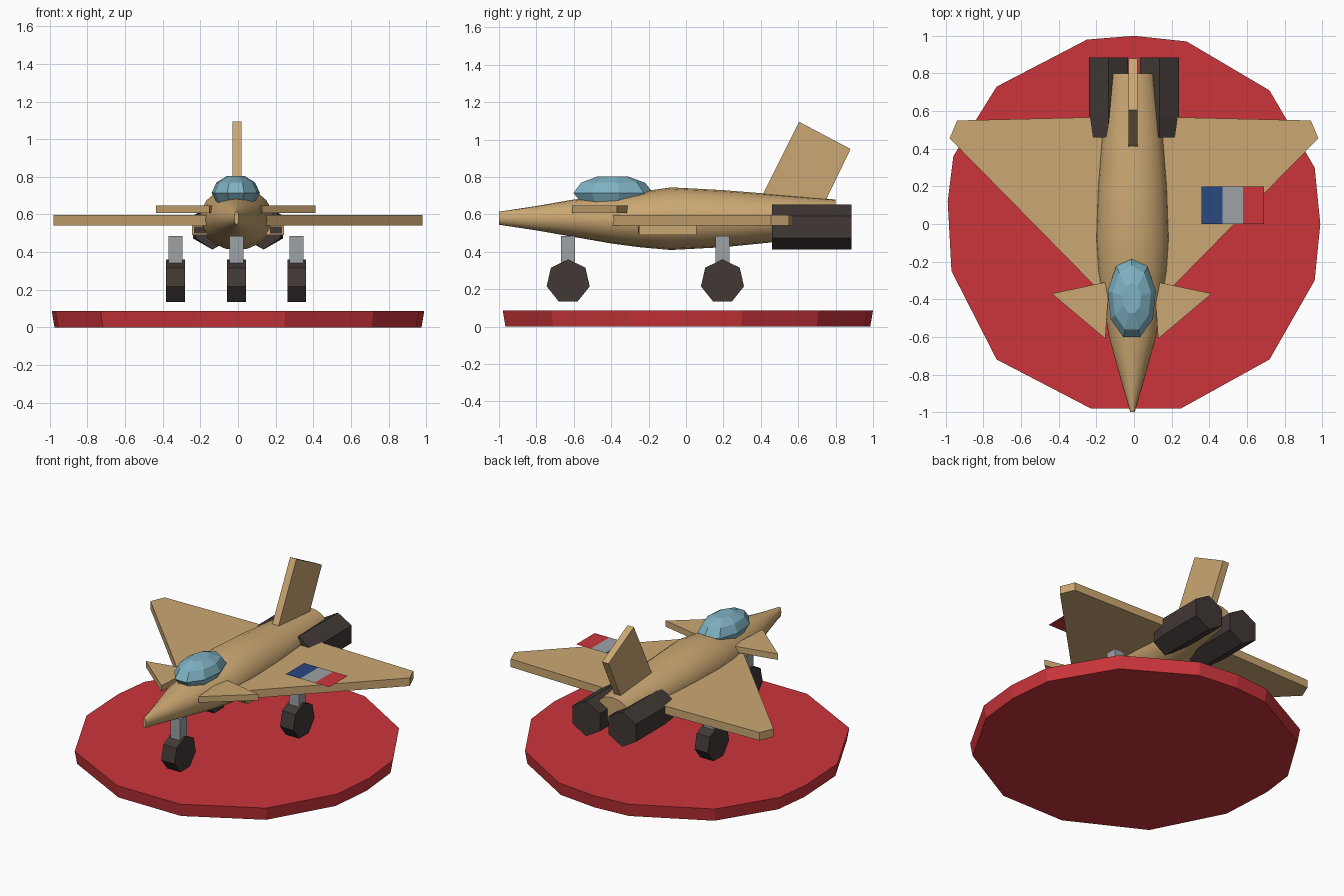
import bpy, bmesh
from math import sin, cos, pi, radians

cube = bpy.data.objects.get("Cube")
if cube:
    bpy.data.objects.remove(cube, do_unlink=True)


def material(name, r, g, b):
    m = bpy.data.materials.new(name)
    m.use_nodes = True
    m.diffuse_color = (r, g, b, 1)
    m.node_tree.nodes["Principled BSDF"].inputs["Base Color"].default_value = (r, g, b, 1)
    return m


TAN = material("sand tan", 0.60, 0.39, 0.17)
RED = material("red", 0.60, 0.035, 0.043)
DARK = material("dark brown", 0.052, 0.040, 0.036)
GLASS = material("canopy blue", 0.21, 0.44, 0.54)
GREY = material("light grey", 0.34, 0.36, 0.38)
BLUE = material("dark blue", 0.024, 0.065, 0.22)


def loft(name, rings, mat, smooth=False):
    """Skin a list of equal-length point rings and cap both ends."""
    bm = bmesh.new()
    loops = [[bm.verts.new(p) for p in ring] for ring in rings]
    n = len(loops[0])
    for a, b in zip(loops, loops[1:]):
        for i in range(n):
            j = (i + 1) % n
            bm.faces.new((a[i], a[j], b[j], b[i]))
    bm.faces.new(loops[0])
    if len(loops) > 1:
        bm.faces.new(loops[-1])
        bmesh.ops.recalc_face_normals(bm, faces=bm.faces)
    mesh = bpy.data.meshes.new(name)
    bm.to_mesh(mesh)
    bm.free()
    mesh.materials.append(mat)
    obj = bpy.data.objects.new(name, mesh)
    bpy.context.collection.objects.link(obj)
    if smooth:
        bpy.ops.object.select_all(action='DESELECT')
        obj.select_set(True)
        bpy.context.view_layer.objects.active = obj
        bpy.ops.object.shade_smooth_by_angle(angle=radians(40))
    return obj


def plate(name, outline, low, high, mat):
    """Flat outline in x, y given thickness in z."""
    return loft(name, [[(x, y, z) for x, y in outline] for z in (low, high)], mat)


def rect(x0, x1, y0, y1):
    return [(x0, y0), (x1, y0), (x1, y1), (x0, y1)]


def polygon(n, r, start=0):
    return [(r * cos(start + 2 * pi * i / n), r * sin(start + 2 * pi * i / n)) for i in range(n)]


# Display base: uneven many-sided disc, slightly narrower underneath
base = [(0, 1), (0.28, 0.97), (0.72, 0.71), (0.96, 0.3), (0.99, 0), (0.96, -0.3),
        (0.72, -0.72), (0.25, -0.98), (-0.23, -0.98), (-0.73, -0.72), (-0.97, -0.25),
        (-0.99, 0.12), (-0.96, 0.36), (-0.73, 0.73), (-0.25, 0.98)]
loft("display_base", [[(x * k, y * k, z) for x, y in base]
                      for k, z in ((0.985, 0), (1, 0.087))], RED)

# Fuselage: y, half width, bottom, top
sections = [(-1, 0.012, 0.545, 0.615), (-0.8, 0.07, 0.515, 0.645), (-0.6, 0.125, 0.48, 0.68),
            (-0.4, 0.16, 0.445, 0.70), (-0.25, 0.185, 0.425, 0.72), (-0.08, 0.195, 0.41, 0.745),
            (0.2, 0.185, 0.425, 0.73), (0.45, 0.165, 0.45, 0.71), (0.8, 0.12, 0.51, 0.68)]
loft("fuselage", [[(-0.008 + c * w, y, (lo + hi) / 2 + s * (hi - lo) / 2)
                   for c, s in polygon(20, 1)] for y, w, lo, hi in sections], TAN, True)

# Canopy: faceted bubble
canopy = polygon(9, 1, pi / 2)
loft("canopy", [[(-0.012 + 0.13 * k * x, -0.395 + 0.22 * k * y, z) for x, y in canopy]
                for k, z in ((0.75, 0.65), (1, 0.715), (0.8, 0.77), (0.38, 0.803))], GLASS)

# Wings, canards, intakes and engines on both sides
wing = [(0.1, -0.44), (0.98, 0.455), (0.94, 0.55), (0.1, 0.57)]
canard = [(0.425, -0.37), (0.12, -0.305), (0.14, -0.61)]
for s, side in ((1, "left"), (-1, "right")):
    plate(side + "_wing", [(s * x, y) for x, y in wing], 0.542, 0.597, TAN)
    plate(side + "_canard", [(s * x - 0.012, y) for x, y in canard], 0.607, 0.648, TAN)
    plate(side + "_intake", rect(s * 0.12, s * 0.245, -0.25, 0.055), 0.49, 0.56, TAN)
    plate(side + "_intake_opening", rect(s * 0.17, s * 0.235, -0.256, -0.25), 0.498, 0.535, DARK)
    loft(side + "_engine", [[(s * 0.136 + x * k, y, 0.533 + z) for x, z in polygon(6, 0.12, pi / 2)]
                            for k, y in ((0.85, 0.46), (1, 0.57), (1, 0.885))], DARK)

# Tail fin: swept slab
fin = [(0.4, 0.685), (0.605, 1.095), (0.88, 0.95), (0.74, 0.66), (0.6, 0.6)]
loft("tail_fin", [[(x, y, z) for y, z in fin] for x in (-0.03, 0.018)], TAN)

# Landing gear: square strut above a faceted wheel
for name, x, y in (("nose", -0.008, -0.63), ("left", 0.312, 0.195), ("right", -0.332, 0.195)):
    plate(name + "_gear_strut", [(x + a, y + b) for a, b in rect(-0.037, 0.037, -0.037, 0.037)],
          0.3, 0.485, GREY)
    loft(name + "_wheel", [[(x + dx, y + a, 0.242 + b) for a, b in polygon(7, 0.118, pi / 2)]
                           for dx in (-0.05, 0.05)], DARK)

# Three-colour marking held just above the left wing
for i, (name, mat) in enumerate((("blue", BLUE), ("grey", GREY), ("red", RED))):
    x = 0.36 + 0.11 * i
    loft("wing_marking_" + name, [[(a, b, 0.63) for a, b in rect(x, x + 0.11, 0, 0.2)]], mat)
